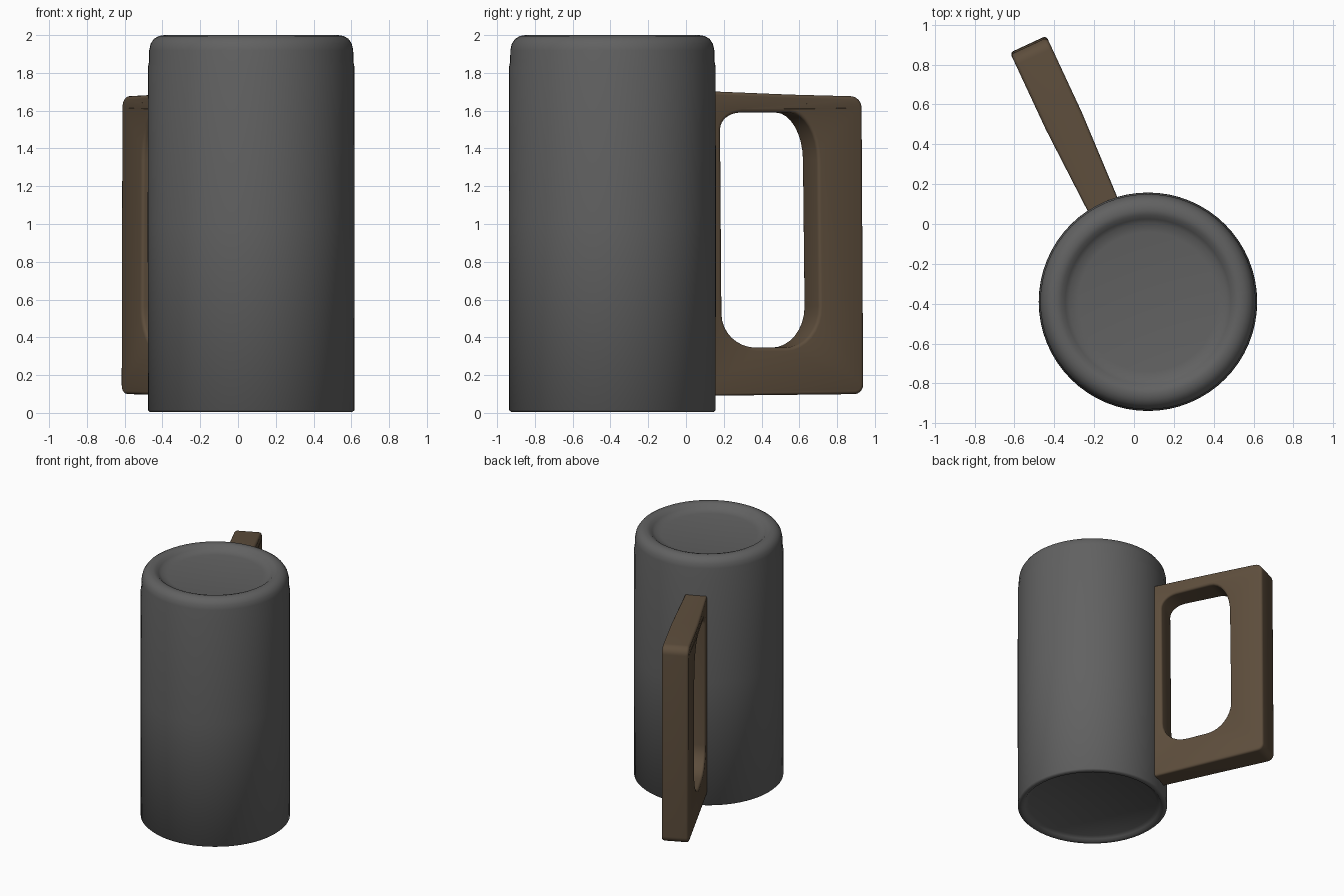
import bpy, bmesh, math
from mathutils import Vector

if "Cube" in bpy.data.objects:
    bpy.data.objects.remove(bpy.data.objects["Cube"])

CENTRE = Vector((0.07, -0.39, 0))
OUT = Vector((-0.422, 0.907, 0)).normalized()   # direction the handle points
SIDE = Vector((OUT.y, -OUT.x, 0))               # across the handle


def finish(obj, colour, angle):
    mat = bpy.data.materials.new(obj.name + "_colour")
    mat.diffuse_color = (*colour, 1)
    mat.use_nodes = True
    mat.node_tree.nodes["Principled BSDF"].inputs["Base Color"].default_value = mat.diffuse_color
    obj.data.materials.append(mat)
    bpy.ops.object.select_all(action='DESELECT')
    obj.select_set(True)
    bpy.context.view_layer.objects.active = obj
    bpy.ops.object.shade_smooth_by_angle(angle=math.radians(angle))


def lathe(name, profile, segments=64):
    bm = bmesh.new()
    verts = [bm.verts.new((r, 0, z)) for r, z in profile]
    edges = [bm.edges.new(p) for p in zip(verts, verts[1:])]
    bmesh.ops.spin(bm, geom=verts + edges, cent=(0, 0, 0), axis=(0, 0, 1),
                   angle=math.tau, steps=segments, use_duplicate=False)
    bmesh.ops.remove_doubles(bm, verts=bm.verts, dist=1e-4)
    bmesh.ops.recalc_face_normals(bm, faces=bm.faces)
    mesh = bpy.data.meshes.new(name)
    bm.to_mesh(mesh)
    bm.free()
    obj = bpy.data.objects.new(name, mesh)
    bpy.context.collection.objects.link(obj)
    return obj


def rounded(corners, steps=8):
    """Polygon with rounded corners from (x, y, cut_in, cut_out) entries."""
    pts = []
    for i, (x, y, a, b) in enumerate(corners):
        c = Vector((x, y))
        p = Vector(corners[i - 1][:2])
        n = Vector(corners[(i + 1) % len(corners)][:2])
        if a == 0:
            pts.append(c)
            continue
        s, e = c + (p - c).normalized() * a, c + (n - c).normalized() * b
        k = 0.552
        h1, h2 = s.lerp(c, k), e.lerp(c, k)
        for j in range(steps + 1):
            t = j / steps
            pts.append(s * (1-t)**3 + h1 * 3*t*(1-t)**2 + h2 * 3*t*t*(1-t) + e * t**3)
    return pts


# Body: cylinder with a rounded, dished top and a shallow recess underneath
body = lathe("mug_body", [
    (0, 0.04), (0.47, 0.035), (0.495, 0.02), (0.51, 0.004), (0.535, 0.004), (0.547, 0.015),
    (0.548, 1.0), (0.547, 1.83), (0.541, 1.86), (0.540, 1.92), (0.532, 1.955),
    (0.515, 1.98), (0.49, 1.995), (0.46, 2.0), (0.435, 1.993), (0.415, 1.975),
    (0.395, 1.96), (0.35, 1.952), (0, 1.95)])
body.location = CENTRE
finish(body, (0.12, 0.12, 0.12), 50)

# Handle: flat slab outline with a rounded finger hole
BEVEL = 0.018
outer = rounded([(0.47, 0.09, 0, 0), (1.425, 0.10, 0.05, 0.05),
                 (1.415, 1.675, 0.06, 0.06), (1.0, 1.685, 0, 0), (0.47, 1.705, 0, 0)])
hole = rounded([(0.605, 0.345, 0.18, 0.2), (1.165, 0.345, 0.2, 0.22),
                (1.15, 1.59, 0.25, 0.16), (0.595, 1.59, 0.12, 0.09)])
curve = bpy.data.curves.new("handle", 'CURVE')
curve.dimensions, curve.fill_mode = '2D', 'BOTH'
curve.extrude, curve.bevel_depth = 0.1 - BEVEL, BEVEL
curve.bevel_resolution, curve.offset = 2, -BEVEL
for loop in (outer, hole):
    sp = curve.splines.new('POLY')
    sp.points.add(len(loop) - 1)
    for pt, co in zip(sp.points, loop):
        pt.co = (co.x, co.y, 0, 1)
    sp.use_cyclic_u = True
handle = bpy.data.objects.new("handle", curve)
bpy.context.collection.objects.link(handle)
bpy.ops.object.select_all(action='DESELECT')
handle.select_set(True)
bpy.context.view_layer.objects.active = handle
bpy.ops.object.convert(target='MESH')
handle = bpy.context.view_layer.objects.active

# Stand the slab up, aim it outward and thin it toward the body
for v in handle.data.vertices:
    d, z, w = v.co
    taper = 0.8 + 0.2 * min(1, max(0, (d - 0.5) / 0.5))
    v.co = CENTRE + OUT * d + SIDE * (w * taper) + Vector((0, 0, z))
bm = bmesh.new()
bm.from_mesh(handle.data)
bmesh.ops.remove_doubles(bm, verts=bm.verts, dist=1e-4)
bmesh.ops.recalc_face_normals(bm, faces=bm.faces)
bm.to_mesh(handle.data)
bm.free()
finish(handle, (0.11, 0.075, 0.045), 35)
